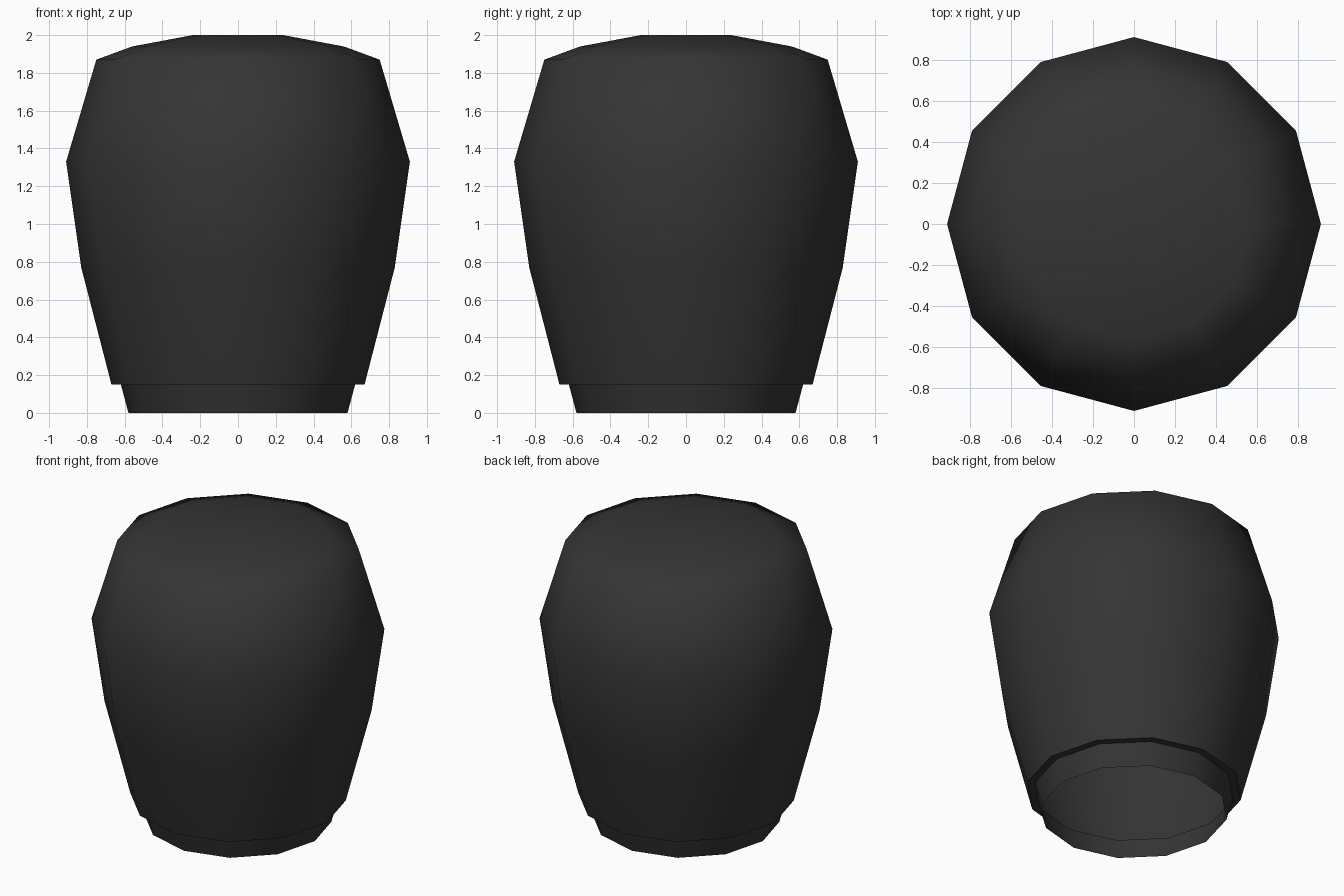
import bpy, bmesh, math

if "Cube" in bpy.data.objects:
    bpy.data.objects.remove(bpy.data.objects["Cube"])

SIDES = 12

# dark rubber-like colour
dark = bpy.data.materials.new("dark_grey")
dark.diffuse_color = (0.035, 0.035, 0.035, 1)
dark.use_nodes = True
dark.node_tree.nodes["Principled BSDF"].inputs["Base Color"].default_value = dark.diffuse_color


def lathe(name, profile, cap_end):
    """Revolve (radius, z) points, listed bottom to top, into a 12-sided shell."""
    bm = bmesh.new()
    rings = []
    for r, z in profile:
        rings.append([bm.verts.new((r * math.cos(2 * math.pi * i / SIDES),
                                    r * math.sin(2 * math.pi * i / SIDES), z))
                      for i in range(SIDES)])
    for low, high in zip(rings, rings[1:]):
        for i in range(SIDES):
            j = (i + 1) % SIDES
            bm.faces.new((low[i], low[j], high[j], high[i]))
    if cap_end:
        bm.faces.new(rings[-1])
    for f in bm.faces:
        f.smooth = True
    mesh = bpy.data.meshes.new(name)
    bm.to_mesh(mesh)
    bm.free()
    mesh.materials.append(dark)
    obj = bpy.data.objects.new(name, mesh)
    bpy.context.collection.objects.link(obj)
    return obj


# padded body with domed top, open underneath
lathe("padded_body", [(0.67, 0.15), (0.83, 0.77), (0.91, 1.33), (0.75, 1.87),
                      (0.56, 1.94), (0.24, 2.0)], True)

# narrower open cuff
lathe("cuff", [(0.58, 0.0), (0.62, 0.15)], False)

# narrow ledge joining the cuff to the body
lathe("cuff_ledge", [(0.62, 0.15), (0.67, 0.15)], False)
for f in bpy.data.objects["cuff_ledge"].data.polygons:
    f.flip()
